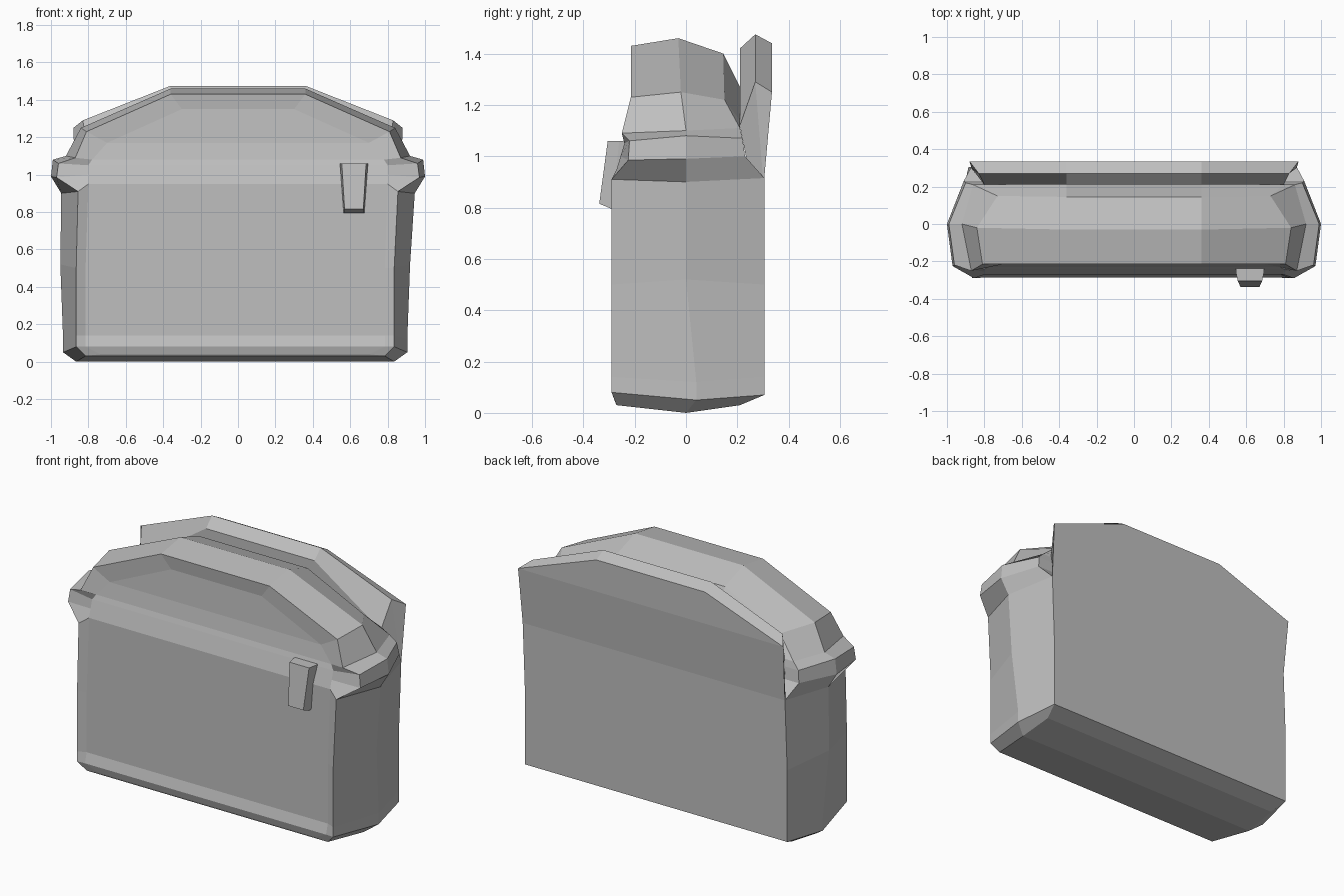
import bpy
import bmesh

cube = bpy.data.objects.get("Cube")
if cube:
    bpy.data.objects.remove(cube, do_unlink=True)

# Single flat grey for the whole bag
grey = bpy.data.materials.new("plain_grey")
grey.use_nodes = True
grey.diffuse_color = (0.52, 0.52, 0.52, 1)
grey.node_tree.nodes["Principled BSDF"].inputs["Base Color"].default_value = grey.diffuse_color


def finish(name, bm):
    """Turn a bmesh into a flat shaded object."""
    bmesh.ops.remove_doubles(bm, verts=bm.verts, dist=0.0005)
    bmesh.ops.recalc_face_normals(bm, faces=bm.faces)
    mesh = bpy.data.meshes.new(name)
    bm.to_mesh(mesh)
    bm.free()
    mesh.materials.append(grey)
    obj = bpy.data.objects.new(name, mesh)
    bpy.context.collection.objects.link(obj)
    return obj


def loft(name, half_rows, shift=lambda z: 0):
    """Mirror each half row across x, skin neighbouring rows and cap both ends."""
    bm = bmesh.new()
    rings = []
    for row in half_rows:
        right = [bm.verts.new((x + shift(z), y, z)) for x, y, z in row]
        left = [bm.verts.new((-x + shift(z), y, z)) for x, y, z in row]
        rings.append(right + left[::-1])
    count = len(rings[0])
    for lower, upper in zip(rings, rings[1:]):
        for k in range(count):
            n = (k + 1) % count
            bm.faces.new((lower[k], lower[n], upper[n], upper[k]))
    for ring in (rings[0], rings[-1]):
        for k in range(count // 2 - 1):
            bm.faces.new((ring[k], ring[k + 1], ring[-k - 2], ring[-k - 1]))
    return finish(name, bm)


# Pouch and flared collar: front panel, front corner, side middle, back corner
body_rows = [
    [(.72, -.275, .04), (.8, -.27, .03), (.85, 0, 0), (.84, .21, .03)],
    [(.8, -.287, .08), (.85, -.29, .08), (.92, .04, .05), (.87, .305, .07)],
    [(.8, -.27, .14), (.85, -.29, .14), (.92, .04, .12), (.87, .305, .14)],
    [(.8, -.27, .5), (.85, -.29, .5), (.935, 0, .52), (.87, .305, .5)],
    [(.8, -.27, .95), (.855, -.29, .91), (.945, 0, .9), (.87, .305, .915)],
    [(.8, -.255, 1), (.97, -.225, .985), (1, 0, .99), (.91, .23, 1)],
    [(.8, -.24, 1.05), (.96, -.22, 1.06), (.99, 0, 1.08), (.9, .22, 1.07)],
    [(.78, -.23, 1.08), (.87, -.25, 1.09), (.92, 0, 1.1), (.86, .21, 1.11)],
]
# Each body row gets one extra point on the flat back wall
body_rows = [row + [(row[3][0] * .9, row[3][1], row[3][2])] for row in body_rows]

# Domed lid with a chamfer falling into the rear groove
lid_rows = [
    [(.7, -.215, 1.17), (.81, -.215, 1.23), (.84, -.02, 1.25), (.73, .15, 1.22), (.8, .21, 1.14)],
    [(.3, -.205, 1.35), (.36, -.215, 1.43), (.36, -.03, 1.46), (.36, .145, 1.4), (.36, .21, 1.27)],
]
loft("bag_body", body_rows + lid_rows, lambda z: -.015 if z < .8 else 0)

# Raised back flap: front wall, ridge and rear edge, each as bottom, end, shoulder
loft("back_flap", [
    [(.8, .25, .915), (.8, .21, 1.12), (.36, .21, 1.42)],
    [(.87, .3, .915), (.83, .27, 1.29), (.36, .27, 1.475)],
    [(.87, .305, .915), (.88, .335, 1.25), (.36, .335, 1.44)],
])

# Tapered strap tab on the front, left of centre
tab = loft("strap_tab", [
    [(.055, -.25, .8), (.055, -.29, .795), (.05, -.338, .815)],
    [(.075, -.22, 1.06), (.075, -.26, 1.06), (.065, -.305, 1.06)],
])
tab.location.x = .62
